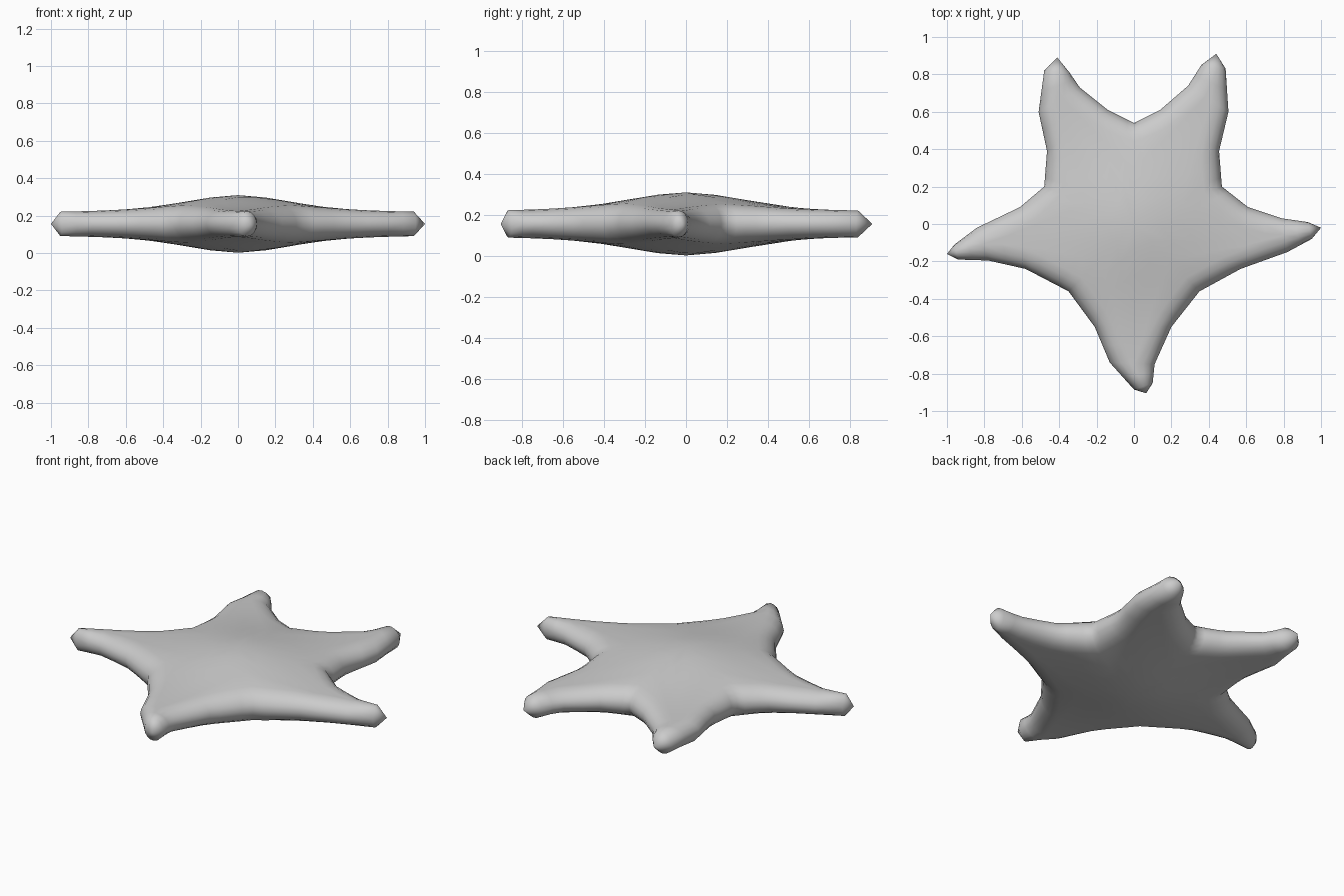
import bpy, bmesh, math
from mathutils import Vector

if "Cube" in bpy.data.objects:
    bpy.data.objects.remove(bpy.data.objects["Cube"])

MID, RIM = 0.156, 0.10

# Silhouette seen from above: 8 points per arm, each arm starting at a notch
OUTLINE = [Vector(p) for p in [
    (0, .54), (.14, .61), (.29, .74), (.36, .85), (.44, .91), (.49, .83), (.505, .60), (.455, .39),
    (.47, .20), (.61, .09), (.79, .03), (.93, .01), (1, -.02), (.95, -.08), (.82, -.15), (.57, -.24),
    (.35, -.36), (.20, -.55), (.11, -.75), (.10, -.85), (.065, -.905), (0, -.885), (-.13, -.74), (-.21, -.55),
    (-.35, -.36), (-.58, -.24), (-.78, -.195), (-.94, -.19), (-1, -.16), (-.96, -.11), (-.84, -.02), (-.61, .09),
    (-.48, .20), (-.465, .39), (-.51, .60), (-.48, .82), (-.41, .89), (-.345, .81), (-.29, .73), (-.14, .61)]]


def crown(r):
    """Half thickness of the body at distance r from the centre."""
    return .084 - .02 * r + .07 * math.exp(-(r / .38) ** 2)


def half_section(edge, mid):
    """Points from the rounded rim up to the arm's ridge."""
    width = (mid - edge).length
    rim = min(width, RIM)
    pts = []
    for a in (0, 22, 45, 67, 90):
        d = rim * (1 - math.cos(math.radians(a)))
        p = edge.lerp(mid, d / width)
        pts.append(p.to_3d() + Vector((0, 0, crown(p.length) * math.sin(math.radians(a)))))
    for t in (.33, .67, 1):
        p = edge.lerp(mid, (rim + (width - rim) * t) / width)
        pts.append(p.to_3d() + Vector((0, 0, crown(p.length))))
    return pts


def section(left, mid, right):
    return half_section(left, mid) + half_section(right, mid)[-2::-1]


bm = bmesh.new()
for arm in range(5):
    # Cross-sections from the body centre out to the tip
    o = [OUTLINE[(8 * arm + k) % 40] for k in range(9)]
    keys = [(o[0], Vector((0, 0)), o[8])]
    keys += [(o[k], (o[k] + o[8 - k]) / 2, o[8 - k]) for k in (1, 2, 3)]
    rows = []
    for k in range(3):
        steps = 4 if k == 0 else 2
        for s in range(steps):
            rows.append(section(*[a.lerp(b, s / steps) for a, b in zip(keys[k], keys[k + 1])]))
    rows.append(section(*keys[3]))
    rows.append([o[4].to_3d()] * len(rows[0]))

    # Skin the upper and lower sides
    for sign in (1, -1):
        grid = [[bm.verts.new((p.x, p.y, MID + sign * p.z)) for p in row] for row in rows]
        for a, b in zip(grid, grid[1:]):
            for j in range(len(a) - 1):
                bm.faces.new((a[j], a[j + 1], b[j + 1], b[j]))

bmesh.ops.remove_doubles(bm, verts=bm.verts, dist=.0005)
bmesh.ops.dissolve_degenerate(bm, edges=bm.edges, dist=.0001)
bmesh.ops.recalc_face_normals(bm, faces=bm.faces)
for f in bm.faces:
    f.smooth = True

mesh = bpy.data.meshes.new("starfish_body")
bm.to_mesh(mesh)
bm.free()
body = bpy.data.objects.new("starfish_body", mesh)
bpy.context.collection.objects.link(body)
